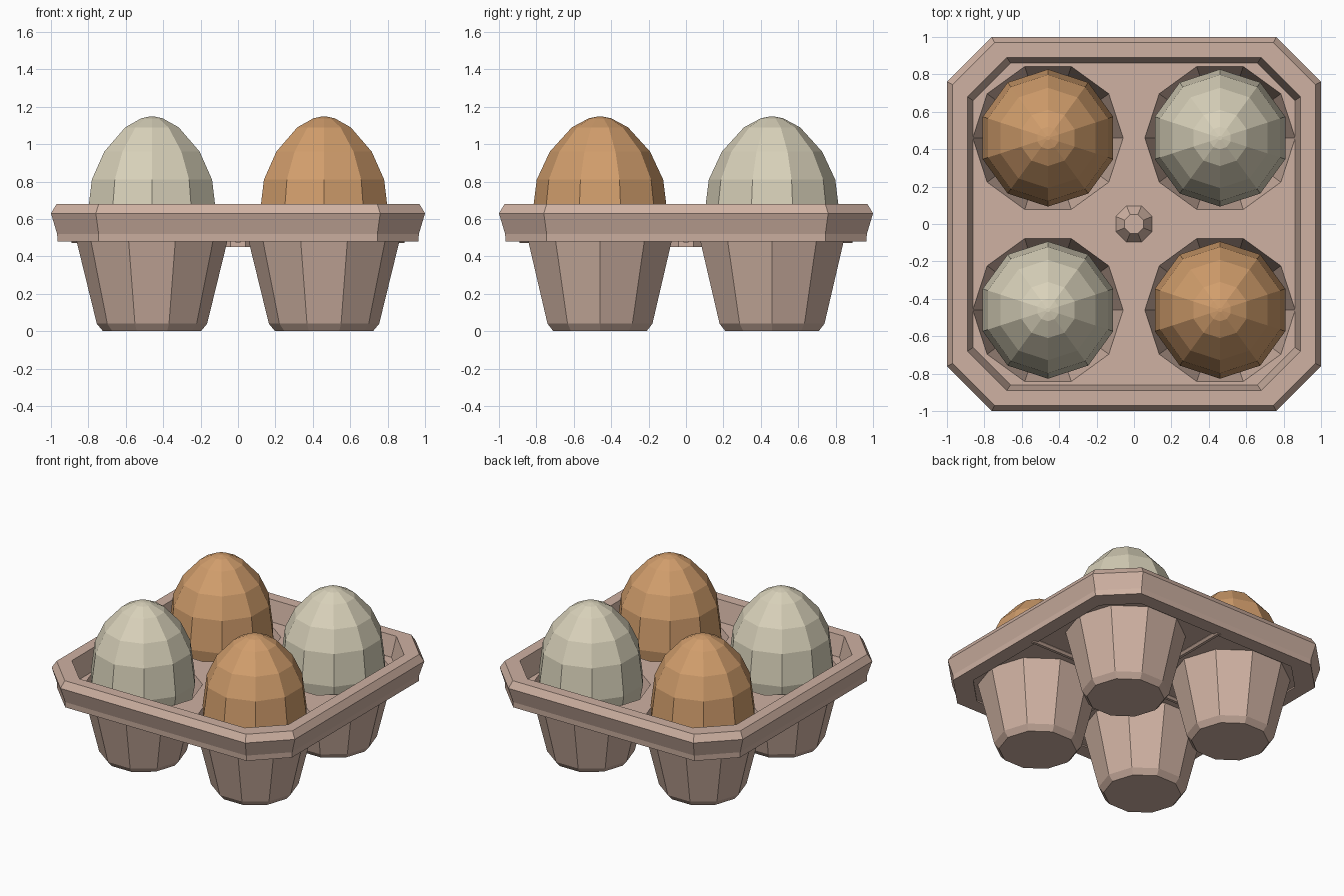
import bpy
import bmesh
from math import sin, cos, pi, radians

cube = bpy.data.objects.get("Cube")
if cube:
    bpy.data.objects.remove(cube, do_unlink=True)


def material(name, rgb):
    mat = bpy.data.materials.new(name)
    mat.use_nodes = True
    color = (*rgb, 1)
    mat.diffuse_color = color
    bsdf = mat.node_tree.nodes["Principled BSDF"]
    bsdf.inputs["Base Color"].default_value = color
    bsdf.inputs["Roughness"].default_value = 0.9
    return mat


PULP = material("pulp_card", (0.62, 0.44, 0.36))
BROWN = material("brown_shell", (0.64, 0.34, 0.15))
CREAM = material("cream_shell", (0.69, 0.64, 0.49))


def finish(name, bm, mat, location=(0, 0, 0)):
    bmesh.ops.recalc_face_normals(bm, faces=bm.faces)
    mesh = bpy.data.meshes.new(name)
    bm.to_mesh(mesh)
    bm.free()
    mesh.materials.append(mat)
    obj = bpy.data.objects.new(name, mesh)
    obj.location = location
    bpy.context.collection.objects.link(obj)
    return obj


def loft(name, outlines, mat, location=(0, 0, 0), closed=False):
    """Skin a stack of matching outlines, capping the ends or closing the loop."""
    bm = bmesh.new()
    rings = [[bm.verts.new(p) for p in outline] for outline in outlines]
    count = len(rings[0])
    pairs = list(zip(rings, rings[1:]))
    if closed:
        pairs.append((rings[-1], rings[0]))
    else:
        bm.faces.new(rings[0])
        bm.faces.new(rings[-1])
    for a, b in pairs:
        for i in range(count):
            j = (i + 1) % count
            bm.faces.new((a[i], a[j], b[j], b[i]))
    return finish(name, bm, mat, location)


def polygon(radius, z, sides, start=0.0):
    angles = [radians(start) + 2 * pi * i / sides for i in range(sides)]
    return [(radius * cos(a), radius * sin(a), z) for a in angles]


def clipped_square(half, corner, z):
    pts = []
    for sx, sy in ((1, 1), (-1, 1), (-1, -1), (1, -1)):
        pair = [(sx * half, sy * corner, z), (sx * corner, sy * half, z)]
        pts += pair if sx == sy else pair[::-1]
    return pts


# Rim: half width, where the corner cut starts, height
rim_profile = [(0.97, 0.745, 0.68), (1.0, 0.76, 0.63), (0.967, 0.745, 0.52),
               (0.965, 0.745, 0.48), (0.86, 0.66, 0.48), (0.86, 0.66, 0.53),
               (0.89, 0.68, 0.68)]
loft("tray_rim", [clipped_square(*p) for p in rim_profile], PULP, closed=True)

# Floor with a hole for each cup
floor = loft("tray_floor", [clipped_square(0.93, 0.72, z) for z in (0.49, 0.53)], PULP)
SPOTS = [(sx, sy) for sx in (-1, 1) for sy in (-1, 1)]
SPACING = 0.46
for sx, sy in SPOTS:
    cutter = loft("hole_cutter", [polygon(0.406, z, 10) for z in (0.4, 0.7)],
                  PULP, (sx * SPACING, sy * SPACING, 0))
    cutter.hide_render = True
    cut = floor.modifiers.new("hole", "BOOLEAN")
    cut.operation = "DIFFERENCE"
    cut.solver = "EXACT"
    cut.object = cutter
    bpy.context.view_layer.objects.active = floor
    bpy.ops.object.modifier_apply(modifier=cut.name)
    bpy.data.objects.remove(cutter, do_unlink=True)

# Cups and eggs: radius, height
cup_profile = [(0.262, 0), (0.295, 0.04), (0.415, 0.53), (0.402, 0.53), (0.28, 0.06)]
egg_profile = [(0.05, 0.10), (0.16, 0.14), (0.26, 0.24), (0.33, 0.38), (0.367, 0.58),
               (0.338, 0.81), (0.268, 0.96), (0.15, 1.09), (0.06, 1.138), (0.012, 1.148)]
for sx, sy in SPOTS:
    label = ("front" if sy < 0 else "back") + ("_left" if sx > 0 else "_right")
    place = (sx * SPACING, sy * SPACING, 0)
    loft(label + "_cup", [polygon(r, z, 10) for r, z in cup_profile], PULP, place)
    shell = CREAM if sx == sy else BROWN
    loft(label + "_egg", [polygon(r, z, 10, 90) for r, z in egg_profile], shell, place)

# Centre peg and the thin ribs under the floor
peg_profile = [(0.105, 0.45), (0.105, 0.53), (0.055, 0.6)]
loft("centre_peg", [polygon(r, z, 8, 22.5) for r, z in peg_profile], PULP)
for name, turn in (("long_rib", 0), ("cross_rib", 90)):
    rib = loft(name, [polygon(0.027, z, 8, 22.5) for z in (-0.89, 0.89)], PULP, (0, 0, 0.497))
    rib.rotation_euler = (radians(90), 0, radians(turn))
